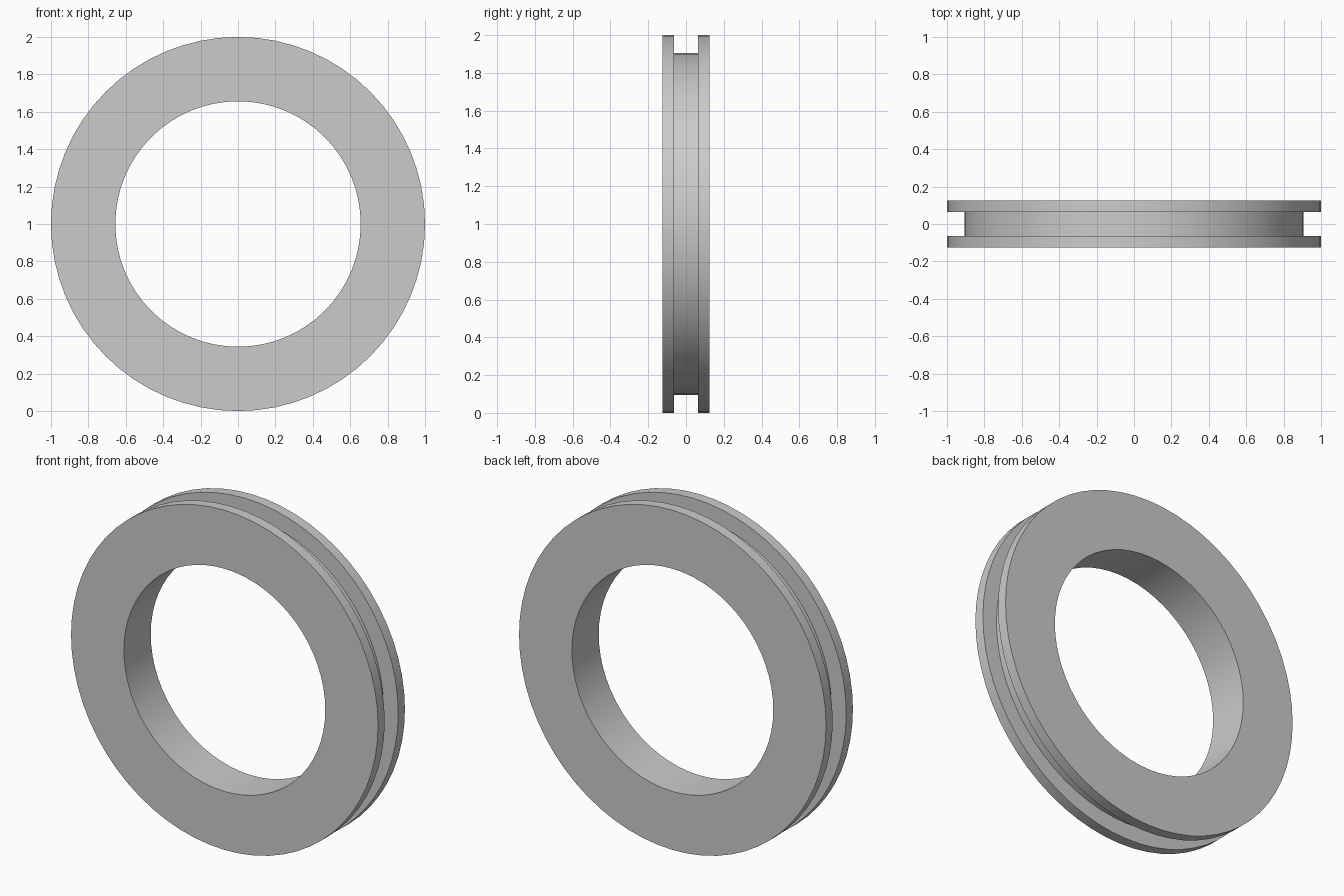
import bpy
import bmesh
import math
from mathutils import Matrix, Vector

cube = bpy.data.objects.get("Cube")
if cube:
    bpy.data.objects.remove(cube, do_unlink=True)

SEGMENTS = 64
INNER, GROOVE, OUTER = 0.656, 0.905, 1.0
HALF_WIDTH, HALF_GROOVE = 0.125, 0.063

# Plain grey material
grey = bpy.data.materials.new("grey")
grey.use_nodes = True
colour = (0.6, 0.6, 0.6, 1.0)
grey.diffuse_color = colour
grey.node_tree.nodes["Principled BSDF"].inputs["Base Color"].default_value = colour

# Cross-section of the ring: (radius, depth), with a groove around the rim
half = [(INNER, HALF_WIDTH), (OUTER, HALF_WIDTH),
        (OUTER, HALF_GROOVE), (GROOVE, HALF_GROOVE)]
profile = half + [(r, -y) for r, y in reversed(half)]

# Revolve the section about the y axis
bm = bmesh.new()
verts = [bm.verts.new((0, y, r)) for r, y in profile]
edges = [bm.edges.new((v, verts[i - 1])) for i, v in enumerate(verts)]
bmesh.ops.spin(bm, geom=verts + edges, cent=(0, 0, 0), axis=(0, 1, 0),
               angle=math.tau, steps=SEGMENTS, use_merge=True)
bmesh.ops.remove_doubles(bm, verts=bm.verts, dist=0.0001)
bmesh.ops.recalc_face_normals(bm, faces=bm.faces)
bmesh.ops.transform(bm, matrix=Matrix.Translation(Vector((0, 0, 1))), verts=bm.verts)

mesh = bpy.data.meshes.new("grooved_ring")
bm.to_mesh(mesh)
bm.free()
mesh.materials.append(grey)
ring = bpy.data.objects.new("grooved_ring", mesh)
bpy.context.collection.objects.link(ring)

# Smooth round walls, sharp rims
bpy.ops.object.select_all(action="DESELECT")
ring.select_set(True)
bpy.context.view_layer.objects.active = ring
bpy.ops.object.shade_smooth_by_angle(angle=math.radians(30))
